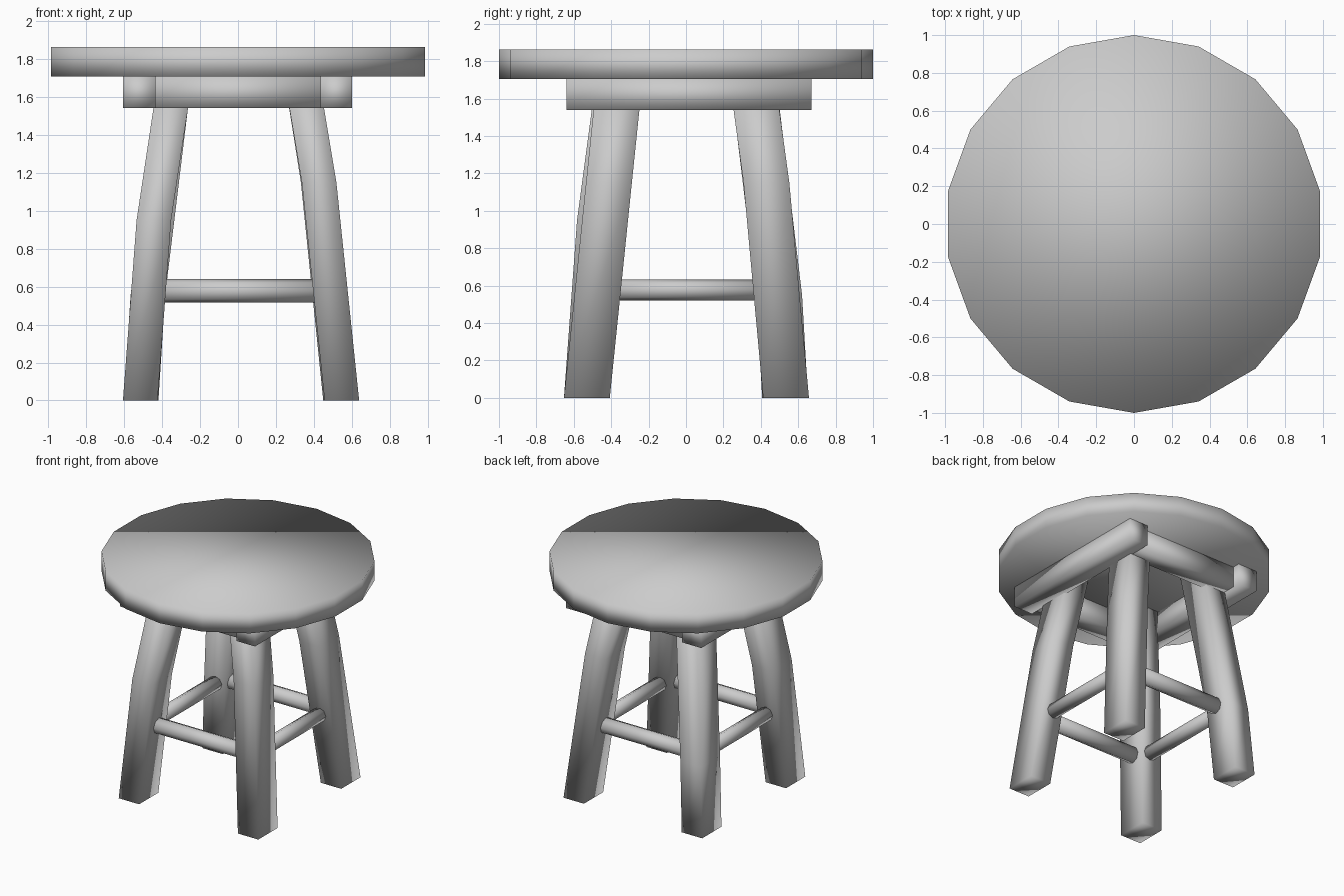
import bpy, bmesh
from math import sin, cos, pi
from mathutils import Vector

if "Cube" in bpy.data.objects:
    bpy.data.objects.remove(bpy.data.objects["Cube"])


def loft(name, rings):
    """Closed tube through a list of vertex rings, smooth shaded."""
    bm = bmesh.new()
    rows = [[bm.verts.new(p) for p in ring] for ring in rings]
    n = len(rows[0])
    for a, b in zip(rows, rows[1:]):
        for i in range(n):
            j = (i + 1) % n
            bm.faces.new((a[i], a[j], b[j], b[i]))
    bm.faces.new(rows[0][::-1])
    bm.faces.new(rows[-1])
    bmesh.ops.recalc_face_normals(bm, faces=bm.faces)
    for f in bm.faces:
        f.smooth = True
    mesh = bpy.data.meshes.new(name)
    bm.to_mesh(mesh)
    bm.free()
    obj = bpy.data.objects.new(name, mesh)
    bpy.context.collection.objects.link(obj)
    return obj


def rect(x, y, z, w, d):
    return [(x + sx * w / 2, y + sy * d / 2, z)
            for sx, sy in ((-1, -1), (1, -1), (1, 1), (-1, 1))]


def board(name, x0, x1, y0, y1, z0, z1):
    x, y, w, d = (x0 + x1) / 2, (y0 + y1) / 2, x1 - x0, y1 - y0
    return loft(name, [rect(x, y, z, w, d) for z in (z0, z1)])


def rung(name, a, b, r, sides=8):
    a, b = Vector(a), Vector(b)
    up = Vector((0, 0, 1))
    side = (b - a).normalized().cross(up)
    ring = [r * (side * cos(2 * pi * i / sides) + up * sin(2 * pi * i / sides))
            for i in range(sides)]
    return loft(name, [[p + o for o in ring] for p in (a, b)])


# Round seat, 18 sides
loft("seat", [[(cos(pi / 2 + i * pi / 9), sin(pi / 2 + i * pi / 9), z)
               for i in range(18)] for z in (1.705, 1.862)])

# Apron boards: long sides, with front and back fitted between them
Z0, Z1 = 1.54, 1.706
board("left_apron", -0.605, -0.435, -0.64, 0.67, Z0, Z1)
board("right_apron", 0.435, 0.60, -0.64, 0.67, Z0, Z1)
board("front_apron", -0.436, 0.436, -0.59, -0.435, Z0, Z1)
board("back_apron", -0.436, 0.436, 0.455, 0.61, Z0, Z1)

# Splayed, slightly bent legs: (x, y, z) centres from floor to seat
legs = {
    "front_left_leg": [(-0.515, -0.53, 0), (-0.443, -0.46, 0.95), (-0.33, -0.36, 1.70)],
    "front_right_leg": [(0.547, -0.53, 0), (0.427, -0.412, 1.15), (0.335, -0.355, 1.70)],
    "back_right_leg": [(0.54, 0.535, 0), (0.422, 0.43, 1.15), (0.335, 0.355, 1.70)],
    "back_left_leg": [(-0.51, 0.53, 0), (-0.475, 0.498, 0.55), (-0.335, 0.36, 1.70)],
}
for name, path in legs.items():
    loft(name, [rect(x, y, z, 0.182, 0.245) for x, y, z in path])

# Rungs joining the legs
Z = 0.577
rung("front_rung", (-0.43, -0.47, Z), (0.44, -0.47, Z), 0.062)
rung("back_rung", (-0.43, 0.47, Z), (0.44, 0.47, Z), 0.062)
rung("left_rung", (-0.46, -0.43, Z), (-0.46, 0.43, Z), 0.056)
rung("right_rung", (0.475, -0.43, Z), (0.475, 0.43, Z), 0.056)
